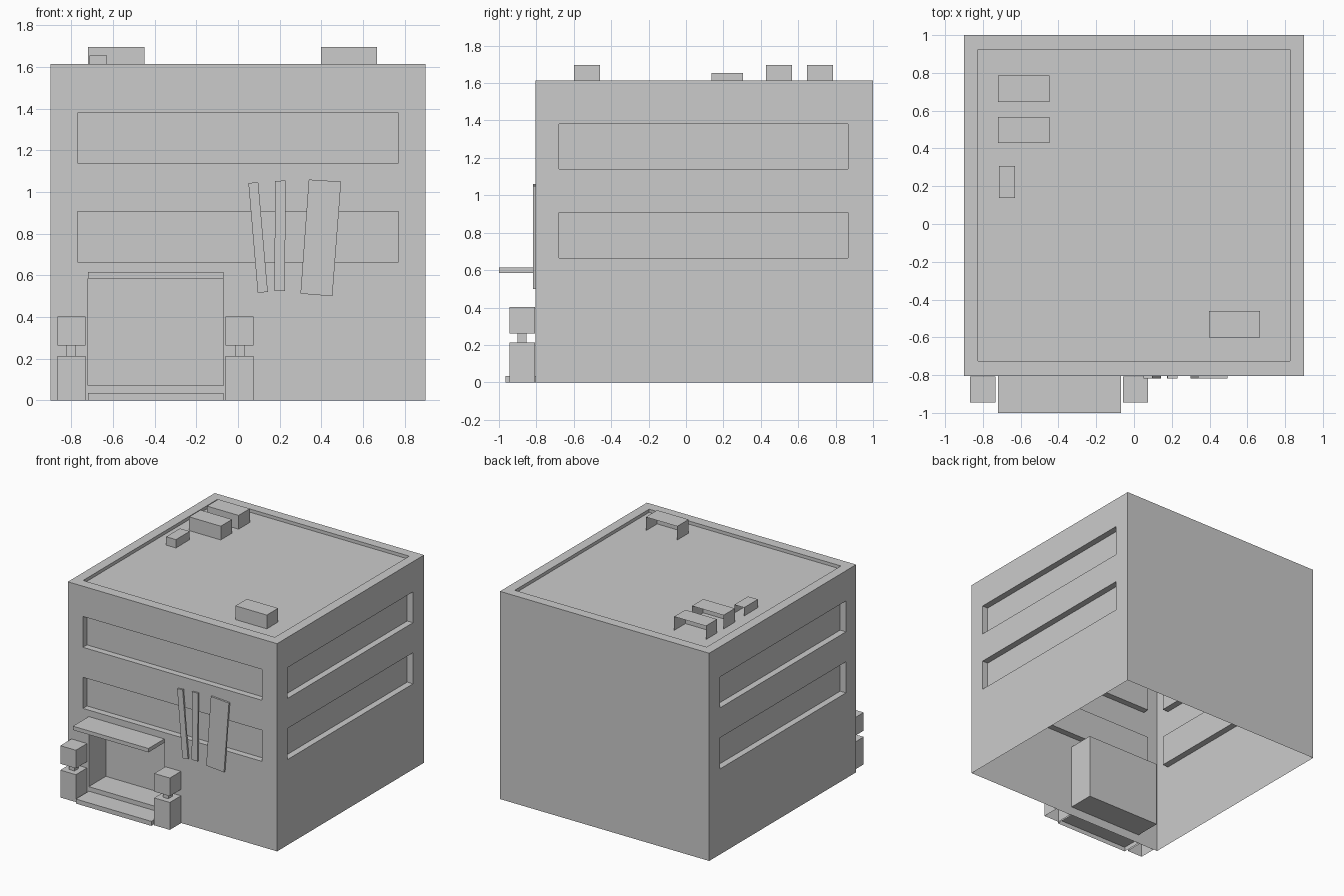
import bpy, bmesh
from mathutils import Vector

if "Cube" in bpy.data.objects:
    bpy.data.objects.remove(bpy.data.objects["Cube"])

OPENABLE = {"bottom": Vector((0, 0, -1)), "back": Vector((0, 1, 0))}


def remove_sides(mesh, sides):
    """Delete the outer bottom / back faces of a mesh."""
    bm = bmesh.new()
    bm.from_mesh(mesh)
    doomed = []
    for side in sides:
        n = OPENABLE[side]
        limit = max(v.co.dot(n) for v in bm.verts)
        doomed += [f for f in bm.faces if all(abs(v.co.dot(n) - limit) < 1e-4 for v in f.verts)]
    bmesh.ops.delete(bm, geom=list(set(doomed)), context='FACES')
    bm.to_mesh(mesh)
    bm.free()


def box(name, x, y, z, open_sides=()):
    """Axis-aligned box from (min, max) ranges."""
    bm = bmesh.new()
    bmesh.ops.create_cube(bm, size=1)
    for v in bm.verts:
        v.co = [lo + (c + 0.5) * (hi - lo) for c, (lo, hi) in zip(v.co, (x, y, z))]
    mesh = bpy.data.meshes.new(name)
    bm.to_mesh(mesh)
    bm.free()
    remove_sides(mesh, open_sides)
    obj = bpy.data.objects.new(name, mesh)
    bpy.context.collection.objects.link(obj)
    return obj


def carve(target, x, y, z):
    """Cut a box-shaped recess into the target and apply it."""
    cutter = box("cutter", x, y, z)
    cutter.hide_render = True
    mod = target.modifiers.new("recess", 'BOOLEAN')
    mod.operation = 'DIFFERENCE'
    mod.solver = 'EXACT'
    mod.object = cutter
    bpy.context.view_layer.objects.active = target
    bpy.ops.object.modifier_apply(modifier=mod.name)
    bpy.data.objects.remove(cutter)


def slab(name, outline, y0, y1):
    """Flat board from an outline in the x-z plane."""
    bm = bmesh.new()
    face = bm.faces.new([bm.verts.new((x, y1, z)) for x, z in outline])
    new = bmesh.ops.extrude_face_region(bm, geom=[face])["geom"]
    verts = [g for g in new if isinstance(g, bmesh.types.BMVert)]
    bmesh.ops.translate(bm, verts=verts, vec=(0, y0 - y1, 0))
    bmesh.ops.recalc_face_normals(bm, faces=bm.faces)
    mesh = bpy.data.meshes.new(name)
    bm.to_mesh(mesh)
    bm.free()
    bpy.context.collection.objects.link(bpy.data.objects.new(name, mesh))


FRONT, TOP, ROOF = -0.805, 1.615, 1.59
DOOR = (-0.72, -0.07)

# Building shell with roof tray, entrance and ribbon windows, open underneath
shell = box("building_shell", (-0.9, 0.9), (FRONT, 1.0), (0, TOP))
carve(shell, (-0.825, 0.825), (-0.725, 0.925), (ROOF, 2))
carve(shell, DOOR, (-1.2, -0.595), (0.07, 0.585))
for z in ((0.665, 0.907), (1.14, 1.38)):
    carve(shell, (-0.77, 0.77), (-1.2, FRONT + 0.05), z)
    carve(shell, (0.85, 1.2), (-0.68, 0.865), z)
    carve(shell, (-1.2, -0.85), (-0.68, 0.865), z)
remove_sides(shell.data, ["bottom"])

# Entrance canopy and step
box("entrance_canopy", DOOR, (-1.0, FRONT), (0.585, 0.615))
box("entrance_step", DOOR, (-0.965, FRONT), (0, 0.035), ("bottom", "back"))

# Gate posts either side of the entrance
for side, cx in (("left", -0.8), ("right", 0.008)):
    wide, thin = (cx - 0.067, cx + 0.067), (cx - 0.023, cx + 0.023)
    box(side + "_post_base", wide, (-0.945, FRONT - 0.003), (0, 0.213), ("bottom",))
    box(side + "_post_neck", thin, (-0.9, -0.852), (0.213, 0.262))
    box(side + "_post_cap", wide, (-0.945, FRONT - 0.003), (0.262, 0.403))

# Leaning wall boards
boards = [
    ((0.05, 1.043), (0.097, 1.047), (0.143, 0.521), (0.095, 0.515)),
    ((0.178, 1.053), (0.229, 1.055), (0.225, 0.524), (0.175, 0.525)),
    ((0.34, 1.06), (0.495, 1.05), (0.453, 0.50), (0.30, 0.512)),
]
for i, outline in enumerate(boards):
    slab(f"wall_board_{i + 1}", outline, -0.819, FRONT)

# Rooftop units, open at the back
units = [
    ((-0.72, -0.448), (0.647, 0.785), 1.697),
    ((-0.72, -0.448), (0.428, 0.567), 1.697),
    ((-0.714, -0.63), (0.137, 0.306), 1.655),
    ((0.398, 0.668), (-0.6, -0.46), 1.697),
]
for i, (x, y, top) in enumerate(units):
    box(f"roof_unit_{i + 1}", x, y, (ROOF, top), ("bottom", "back"))
